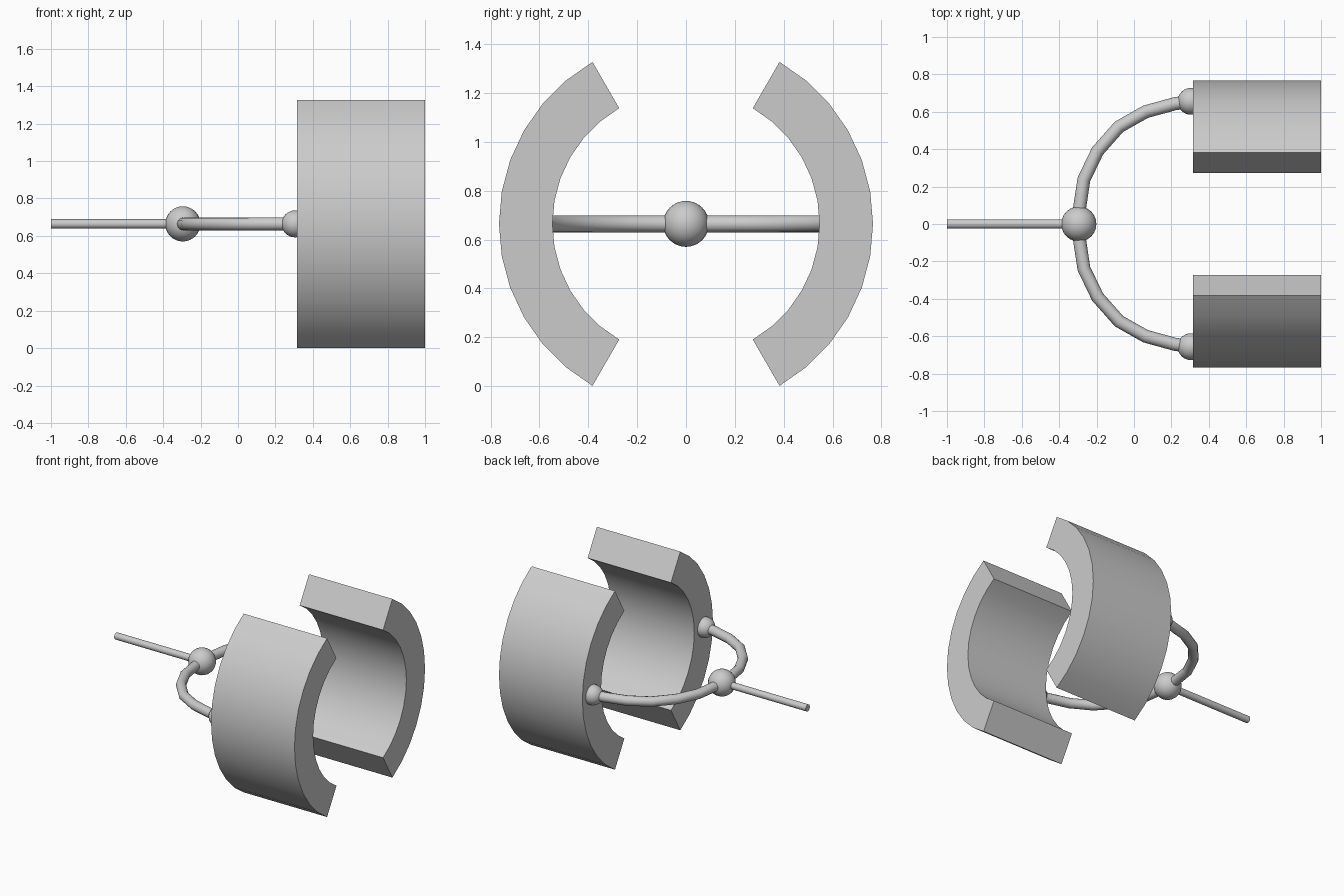
import bpy, bmesh
from math import radians, cos, sin, pi
from mathutils import Matrix

if "Cube" in bpy.data.objects:
    bpy.data.objects.remove(bpy.data.objects["Cube"])

ZC = 0.664          # height of the common axis
R_OUT, R_IN = 0.766, 0.547


def finish(name, bm):
    bmesh.ops.recalc_face_normals(bm, faces=bm.faces[:])
    me = bpy.data.meshes.new(name)
    bm.to_mesh(me)
    bm.free()
    me.shade_smooth()
    me.set_sharp_from_angle(angle=radians(30))
    ob = bpy.data.objects.new(name, me)
    bpy.context.collection.objects.link(ob)
    return ob


def ball(name, x, y, r):
    bm = bmesh.new()
    bmesh.ops.create_uvsphere(bm, u_segments=24, v_segments=16, radius=r,
                              matrix=Matrix.Translation((x, y, ZC)))
    return finish(name, bm)


def jaw(name, side, x0=0.315, x1=1.0, steps=12):
    # 120 degree ring section, extruded along x
    bm = bmesh.new()
    rings = []
    for i in range(steps + 1):
        a = radians(-60 + 120 * i / steps)
        rings.append([bm.verts.new((x, side * r * cos(a), ZC + r * sin(a)))
                      for x, r in ((x0, R_IN), (x1, R_IN), (x1, R_OUT), (x0, R_OUT))])
    for a, b in zip(rings, rings[1:]):
        for k in range(4):
            bm.faces.new((a[k], a[(k + 1) % 4], b[(k + 1) % 4], b[k]))
    bm.faces.new(rings[0])
    bm.faces.new(rings[-1])
    return finish(name, bm)


# Curved jaws and the ball joints that hold them
for label, side in (("left", -1), ("right", 1)):
    jaw(label + "_jaw", side)
    ball(label + "_joint", 0.305, side * 0.656, 0.072)

# Central hub
ball("hub", -0.295, 0, 0.094)

# Handle rod along x
bm = bmesh.new()
bmesh.ops.create_cone(bm, cap_ends=True, segments=16, radius1=0.025, radius2=0.025, depth=0.7,
                      matrix=Matrix.Translation((-0.65, 0, ZC)) @ Matrix.Rotation(pi / 2, 4, 'Y'))
finish("handle_rod", bm)

# Forked yoke: half path mirrored about y = 0
half = [(-0.291, 0.085), (-0.268, 0.238), (-0.195, 0.39), (-0.08, 0.52),
        (0.062, 0.6), (0.218, 0.643), (0.305, 0.656)]
path = [(x, -y) for x, y in reversed(half)] + half
curve = bpy.data.curves.new("yoke", 'CURVE')
curve.dimensions = '3D'
curve.bevel_depth = 0.035
curve.bevel_resolution = 4
curve.use_fill_caps = True
spline = curve.splines.new('POLY')
spline.points.add(len(path) - 1)
for p, (x, y) in zip(spline.points, path):
    p.co = (x, y, ZC, 1)
spline.use_smooth = True
bpy.context.collection.objects.link(bpy.data.objects.new("yoke", curve))
